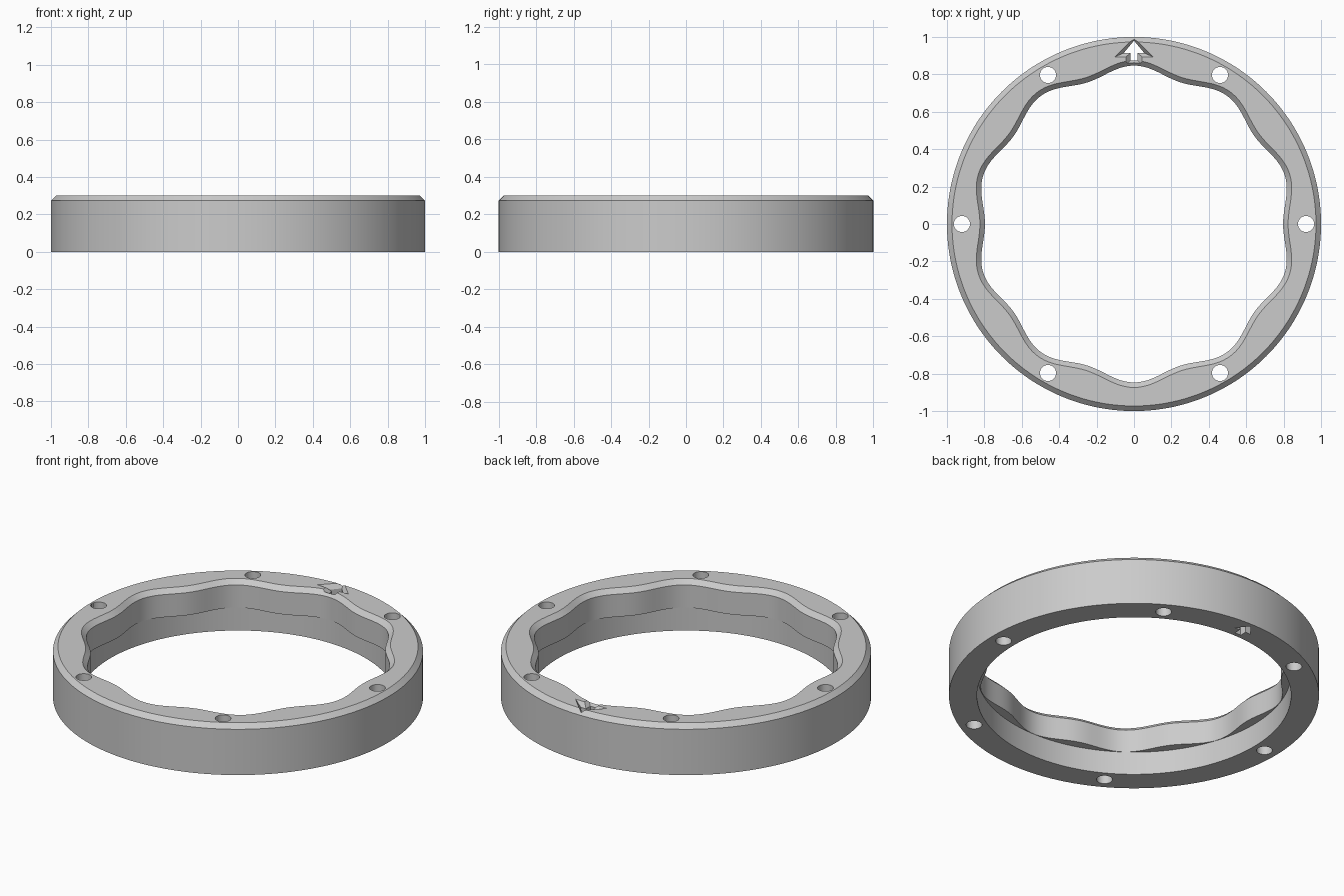
import bpy, bmesh
from math import sin, cos, pi, radians

cube = bpy.data.objects.get("Cube")
if cube:
    bpy.data.objects.remove(cube, do_unlink=True)

HEIGHT, CHAMFER, LEDGE = 0.30, 0.027, 0.138
BORE = 0.849
SEGMENTS = 240

grey = bpy.data.materials.new("plain grey")
grey.use_nodes = True
colour = (0.6, 0.6, 0.6, 1)
grey.diffuse_color = colour
grey.node_tree.nodes["Principled BSDF"].inputs["Base Color"].default_value = colour


def make_object(name, bm):
    bmesh.ops.recalc_face_normals(bm, faces=bm.faces)
    mesh = bpy.data.meshes.new(name)
    bm.to_mesh(mesh)
    bm.free()
    mesh.materials.append(grey)
    obj = bpy.data.objects.new(name, mesh)
    bpy.context.collection.objects.link(obj)
    return obj


def bridge(bm, a, b):
    for i in range(len(a)):
        j = (i + 1) % len(a)
        bm.faces.new((a[i], a[j], b[j], b[i]))


def loft(name, loops):
    """Closed solid through a stack of outlines."""
    bm = bmesh.new()
    rings = [[bm.verts.new(p) for p in loop] for loop in loops]
    for a, b in zip(rings, rings[1:]):
        bridge(bm, a, b)
    bm.faces.new(rings[0])
    bm.faces.new(rings[-1])
    return make_object(name, bm)


def circle(radius):
    return lambda angle: radius


def wave(offset):
    """Ten-lobed opening with a lobe pointing to the back."""
    return lambda angle: 0.822 + offset + 0.025 * cos(10 * (angle - pi / 2))


# Ring body: closed cross-section of radius functions and heights
section = [
    (circle(1), 0), (circle(1), HEIGHT - CHAMFER),
    (circle(1 - CHAMFER), HEIGHT), (wave(CHAMFER), HEIGHT),
    (wave(0), HEIGHT - CHAMFER), (wave(0), LEDGE),
    (circle(BORE), LEDGE), (circle(BORE), 0),
]
bm = bmesh.new()
rings = []
for radius, z in section:
    angles = [2 * pi * i / SEGMENTS for i in range(SEGMENTS)]
    rings.append([bm.verts.new((radius(a) * cos(a), radius(a) * sin(a), z))
                  for a in angles])
for k, ring in enumerate(rings):
    bridge(bm, ring, rings[(k + 1) % len(rings)])
body = make_object("ring_body", bm)

cutters = []

# Six bolt holes
for k in range(6):
    a = radians(60 * k)
    cx, cy = 0.92 * cos(a), 0.92 * sin(a)
    outline = [(cx + 0.043 * cos(2 * pi * i / 32), cy + 0.043 * sin(2 * pi * i / 32))
               for i in range(32)]
    cutters.append(loft("bolt_hole_cutter",
                        [[(x, y, z) for x, y in outline] for z in (-0.1, 0.4)]))


# Arrow opening at the back with a bevelled rim
def arrow(tip, wing, under, stem, end, z):
    right = [(wing, under), (stem, under), (stem, end)]
    left = [(-x, y) for x, y in reversed(right)]
    return [(x, y, z) for x, y in [(0, tip)] + right + left]


small = (0.98, 0.055, 0.914, 0.02, 0.873)
large = (0.998, 0.105, 0.892, 0.045, 0.853)
cutters.append(loft("arrow_cutter", [
    arrow(*small, -0.1), arrow(*small, HEIGHT - CHAMFER),
    arrow(*large, HEIGHT + 0.001), arrow(*large, 0.4)]))

# Cut the openings and shade
bpy.context.view_layer.objects.active = body
for cutter in cutters:
    mod = body.modifiers.new("cut", "BOOLEAN")
    mod.operation, mod.solver, mod.object = "DIFFERENCE", "EXACT", cutter
    bpy.ops.object.modifier_apply(modifier=mod.name)
    bpy.data.objects.remove(cutter, do_unlink=True)

bpy.ops.object.select_all(action="DESELECT")
body.select_set(True)
bpy.ops.object.shade_smooth_by_angle(angle=radians(25))
